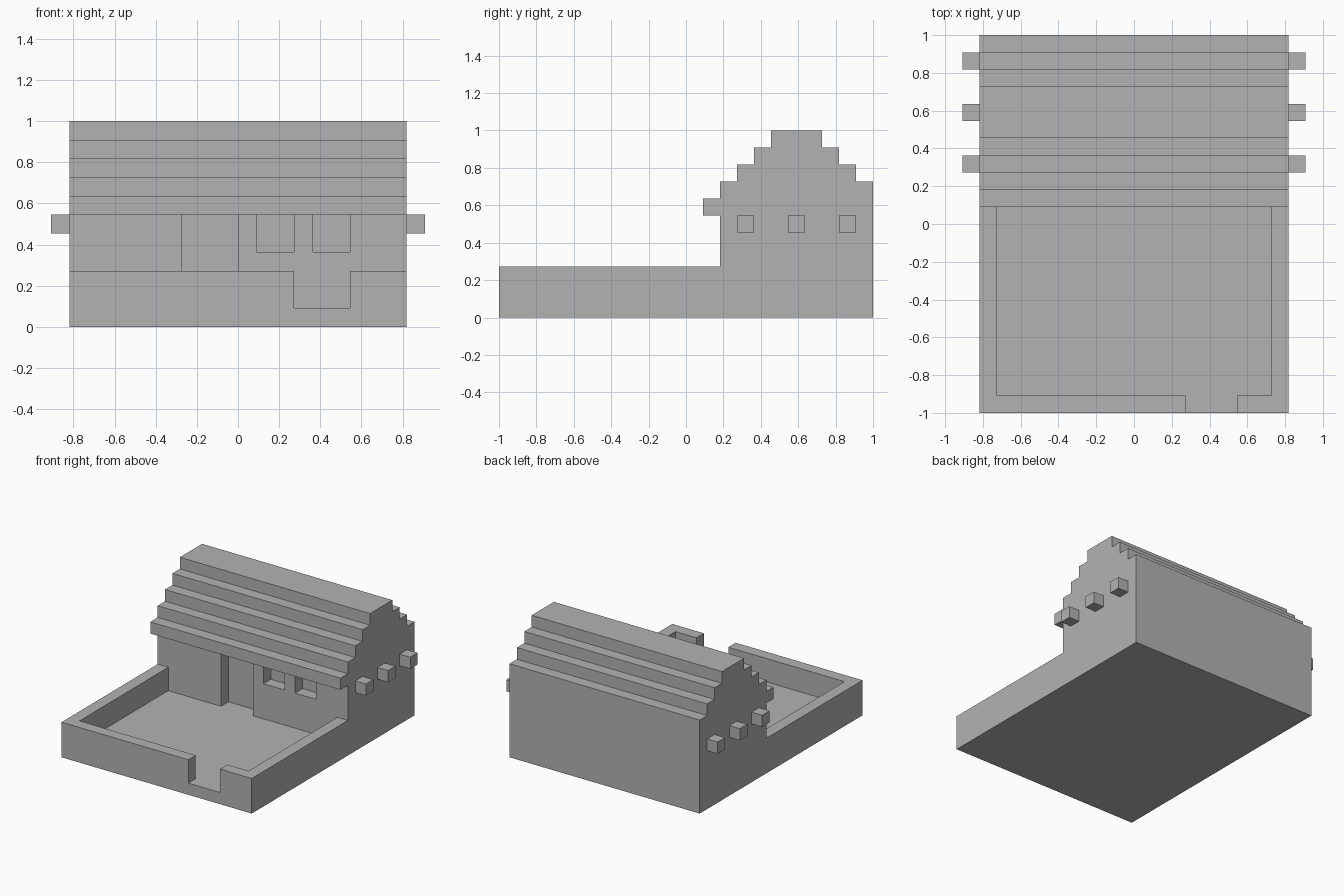
import bpy
import bmesh
from mathutils import Vector

cube = bpy.data.objects.get("Cube")
if cube:
    bpy.data.objects.remove(cube, do_unlink=True)

U = 1 / 11                # one block
HALF, FRONT, BACK = 9, -11, 11
HOUSE = 2                 # front of the house wall
FENCE, EAVE = 3, 6        # heights in blocks

grey = bpy.data.materials.new("stone grey")
grey.use_nodes = True
colour = (0.45, 0.45, 0.45, 1)
grey.diffuse_color = colour
grey.node_tree.nodes["Principled BSDF"].inputs["Base Color"].default_value = colour


def extrude(name, profile, axis, start, end):
    """Extrude a (horizontal, z) block profile along x or y."""
    def place(p):
        co = (start, p[0], p[1]) if axis == "x" else (p[0], start, p[1])
        return Vector(co) * U

    bm = bmesh.new()
    face = bm.faces.new([bm.verts.new(place(p)) for p in profile])
    result = bmesh.ops.extrude_face_region(bm, geom=[face], use_keep_orig=True)
    step = Vector((1, 0, 0) if axis == "x" else (0, 1, 0)) * (end - start) * U
    moved = [g for g in result["geom"] if isinstance(g, bmesh.types.BMVert)]
    bmesh.ops.translate(bm, verts=moved, vec=step)
    bmesh.ops.recalc_face_normals(bm, faces=bm.faces)
    mesh = bpy.data.meshes.new(name)
    bm.to_mesh(mesh)
    bm.free()
    mesh.materials.append(grey)
    obj = bpy.data.objects.new(name, mesh)
    bpy.context.collection.objects.link(obj)
    return obj


def box(name, x0, x1, y0, y1, z0, z1):
    return extrude(name, [(x0, z0), (x1, z0), (x1, z1), (x0, z1)], "y", y0, y1)


def notched_wall(name, height, notches, y0):
    """Wall one block thick with openings (left, right, sill) cut from its top."""
    outline = [(HALF, 0), (-HALF, 0), (-HALF, height)]
    for left, right, sill in notches:
        outline += [(left, height), (left, sill), (right, sill), (right, height)]
    outline.append((HALF, height))
    extrude(name, outline, "y", y0, y0 + 1)


# Courtyard floor and low walls, with the gate opening
box("courtyard_floor", 1 - HALF, HALF - 1, FRONT + 1, HOUSE, 0, 1)
notched_wall("courtyard_front_wall", FENCE, [(3, 6, 1)], FRONT)
for side, x in (("right", -HALF), ("left", HALF - 1)):
    box("courtyard_wall_" + side, x, x + 1, FRONT + 1, HOUSE, 0, FENCE)

# House front with the doorway and two windows, and the body behind it
notched_wall("house_front", EAVE, [(-3, 0, 1), (1, 3, 4), (4, 6, 4)], HOUSE)
box("house_body", -HALF, HALF, HOUSE + 1, BACK, 0, EAVE)

# Stepped roof: overhanging front eave, steps up to a flat ridge
roof = [(BACK, EAVE), (1, EAVE)]
for i in range(5):
    roof += [(1 + i, EAVE + 1 + i), (2 + i, EAVE + 1 + i)]
roof.pop()
for i in range(3):
    roof += [(8 + i, BACK - i), (8 + i, BACK - 1 - i)]
roof.append((BACK, 8))
extrude("stepped_roof", roof, "x", -HALF, HALF)

# Beam ends poking out of both side walls
for side, x in (("right", -HALF - 1), ("left", HALF)):
    for n, y in enumerate((3, 6, 9), 1):
        box(f"beam_end_{side}_{n}", x, x + 1, y, y + 1, EAVE - 1, EAVE)
